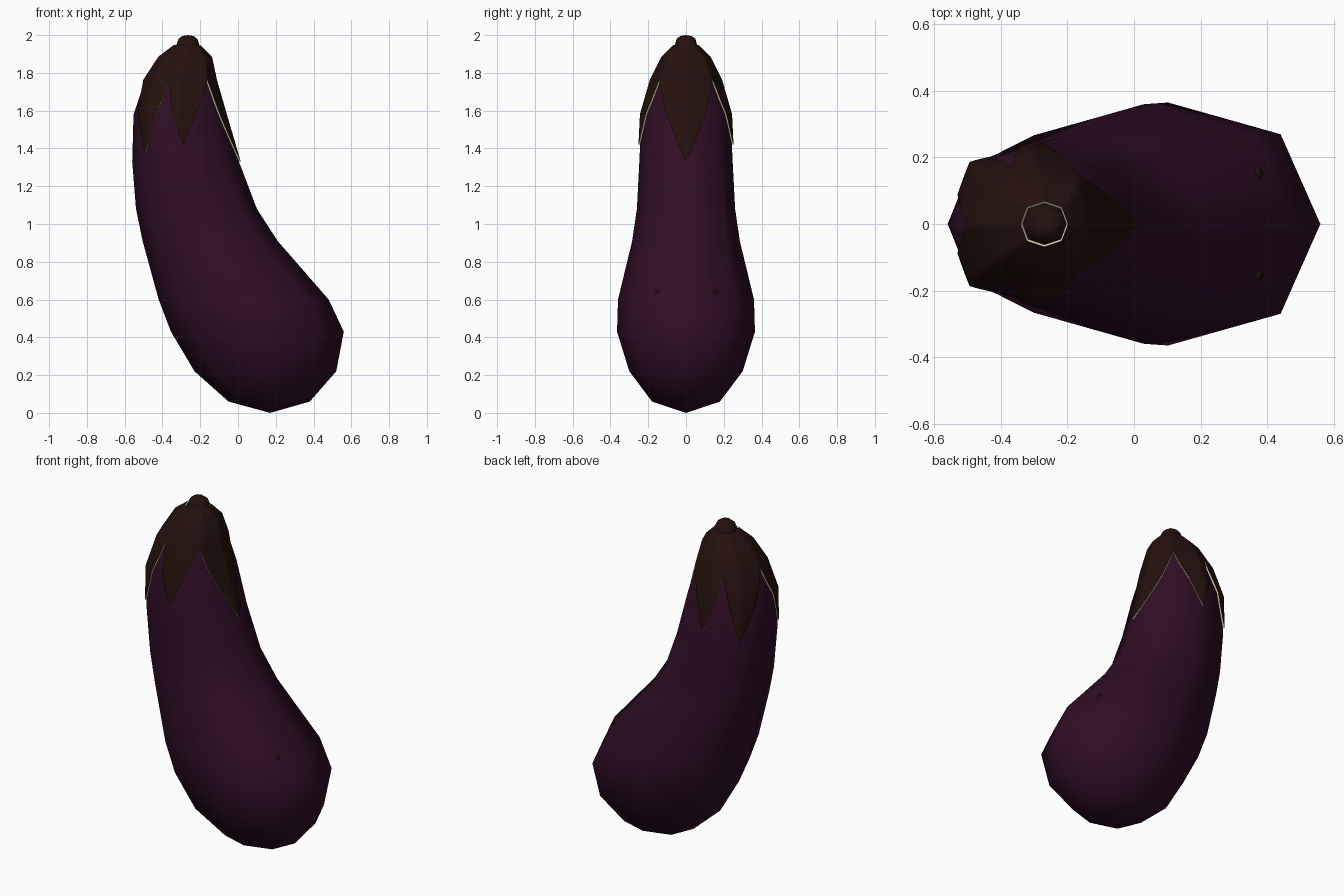
import bpy, bmesh, math
from mathutils import Vector
from mathutils.bvhtree import BVHTree

if "Cube" in bpy.data.objects:
    bpy.data.objects.remove(bpy.data.objects["Cube"])


def material(name, rgb):
    m = bpy.data.materials.new(name)
    m.diffuse_color = (*rgb, 1)
    m.use_nodes = True
    m.node_tree.nodes["Principled BSDF"].inputs["Base Color"].default_value = m.diffuse_color
    return m


PURPLE = material("aubergine purple", (0.028, 0.0045, 0.018))
BROWN = material("dark brown", (0.018, 0.0055, 0.004))
CREAM = material("cream edge", (0.72, 0.66, 0.45))

# horizontal eight-sided rings: z, x of left edge, x of right edge, half depth
BODY = [(0.06, -0.05, 0.38, 0.18), (0.22, -0.23, 0.52, 0.30),
        (0.43, -0.355, 0.56, 0.365), (0.60, -0.42, 0.48, 0.36),
        (0.91, -0.505, 0.21, 0.285), (1.08, -0.54, 0.10, 0.26),
        (1.33, -0.56, 0.005, 0.247), (1.58, -0.553, -0.068, 0.235),
        (1.76, -0.493, -0.12, 0.183), (1.88, -0.415, -0.145, 0.123),
        (1.94, -0.335, -0.205, 0.062)]
STEM = [(1.93, -0.335, -0.20, 0.066), (1.95, -0.325, -0.205, 0.058),
        (1.98, -0.315, -0.215, 0.05), (1.995, -0.295, -0.235, 0.03)]


def ring_point(ring, i):
    z, x0, x1, ry = ring
    k = 1.045 if i % 2 else 1.0
    a = i * math.pi / 4
    return Vector(((x0 + x1) / 2 + (x1 - x0) / 2 * k * math.cos(a),
                   ry * k * math.sin(a), z))


def surface(t, z):
    """Point on the faceted body; t counts ring corners, 0 to 8."""
    i = math.floor(t)
    f = t - i
    for lo, hi in zip(BODY, BODY[1:]):
        if z <= hi[0] + 1e-6:
            break
    s = (z - lo[0]) / (hi[0] - lo[0])
    ring = [a + (b - a) * s for a, b in zip(lo, hi)]
    return ring_point(ring, i % 8).lerp(ring_point(ring, (i + 1) % 8), f)


def make(name, bm, mats):
    me = bpy.data.meshes.new(name)
    bm.to_mesh(me)
    bm.free()
    for m in mats:
        me.materials.append(m)
    me.polygons.foreach_set("use_smooth", [True] * len(me.polygons))
    ob = bpy.data.objects.new(name, me)
    bpy.context.collection.objects.link(ob)
    return ob


def loft(name, rings, mat, bottom=None, top=None):
    bm = bmesh.new()
    rows = [[bm.verts.new(ring_point(r, i)) for i in range(8)] for r in rings]
    for a, b in zip(rows, rows[1:]):
        for i in range(8):
            j = (i + 1) % 8
            bm.faces.new((a[i], a[j], b[j], b[i]))
    for pole, row in ((bottom, rows[0]), (top, rows[-1])):
        if pole:
            p = bm.verts.new(pole)
            for i in range(8):
                bm.faces.new((p, row[i], row[(i + 1) % 8]))
    bmesh.ops.recalc_face_normals(bm, faces=bm.faces)
    return make(name, bm, [mat])


# fruit and stem stub
fruit = loft("fruit", BODY, PURPLE, (0.17, 0, 0), (-0.27, 0, 1.94))
loft("stem", STEM, BROWN, None, (-0.265, 0, 2.0))

# leafy cap: lower edge zigzags between tips and notches
EDGE = [(0, 1.33), (1, 1.76), (2, 1.42), (2.4, 1.76), (3, 1.38), (4, 1.76)]


def edge_z(t):
    t = min(t, 8 - t)
    for (t0, z0), (t1, z1) in zip(EDGE, EDGE[1:]):
        if t <= t1 + 1e-6:
            return z0 + (z1 - z0) * (t - t0) / (t1 - t0)


N = 80
levels = [1.94, 1.88, 1.76, 1.67, 1.58, 1.45, 1.33]
bm = bmesh.new()
cols = []
for c in range(N):
    t = c * 8 / N
    cols.append([bm.verts.new(surface(t, max(z, edge_z(t)))) for z in levels])
for c in range(N):
    a, b = cols[c], cols[(c + 1) % N]
    for r in range(len(levels) - 1):
        bm.faces.new((a[r], a[r + 1], b[r + 1], b[r]))
bmesh.ops.remove_doubles(bm, verts=bm.verts, dist=0.0005)
cap = make("leafy_cap", bm, [BROWN, CREAM])
sol = cap.modifiers.new("thickness", "SOLIDIFY")
sol.thickness = 0.009
sol.offset = 1
sol.material_offset_rim = 1
bpy.context.view_layer.objects.active = cap
cap.select_set(True)
bpy.ops.object.modifier_apply(modifier=sol.name)
bpy.ops.object.shade_smooth_by_angle(angle=math.radians(60))

# two small brown spots on the upper side of the bulge
bm = bmesh.new()
bm.from_mesh(fruit.data)
tree = BVHTree.FromBMesh(bm)
bm.free()
for side, y in (("front", -0.155), ("back", 0.155)):
    loc, nor, _, _ = tree.ray_cast(Vector((0.375, y, 1.5)), Vector((0, 0, -1)))
    bm = bmesh.new()
    bmesh.ops.create_cone(bm, cap_ends=True, segments=8, radius1=0.017,
                          radius2=0.014, depth=0.008)
    spot = make(side + "_spot", bm, [BROWN])
    spot.location = loc
    spot.rotation_euler = nor.to_track_quat("Z", "Y").to_euler()
